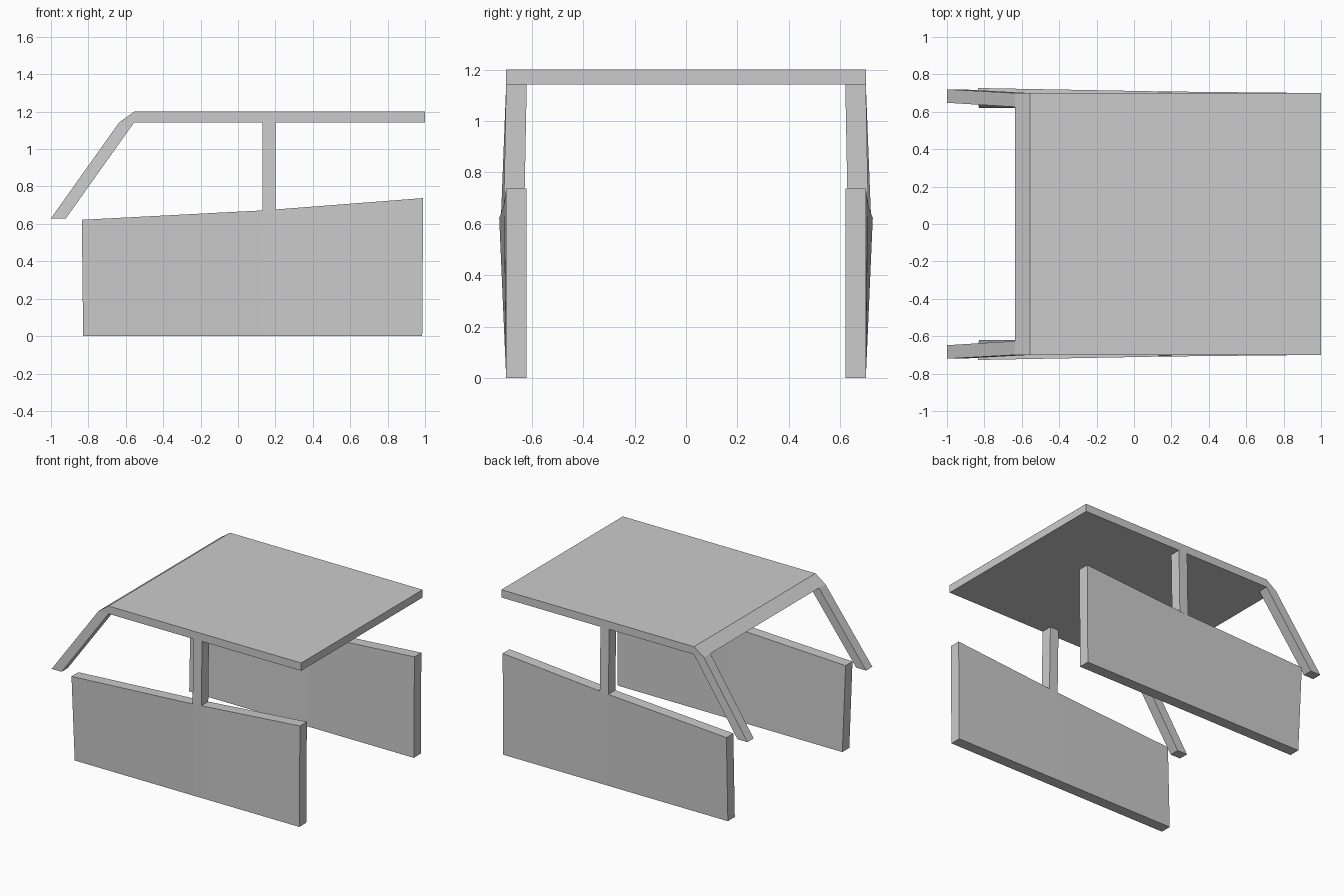
import bpy, bmesh

if "Cube" in bpy.data.objects:
    bpy.data.objects.remove(bpy.data.objects["Cube"])


def loft(name, sections, mirror=True):
    """Skin a list of matching cross-sections, cap the ends, optionally mirror across y."""
    bm = bmesh.new()
    rings = [[bm.verts.new(p) for p in s] for s in sections]
    n = len(rings[0])
    for a, b in zip(rings, rings[1:]):
        for i in range(n):
            j = (i + 1) % n
            bm.faces.new((a[i], a[j], b[j], b[i]))
    bm.faces.new(rings[0])
    bm.faces.new(rings[-1])
    bmesh.ops.recalc_face_normals(bm, faces=bm.faces)
    mesh = bpy.data.meshes.new(name)
    bm.to_mesh(mesh)
    bm.free()
    obj = bpy.data.objects.new(name, mesh)
    bpy.context.collection.objects.link(obj)
    if mirror:
        mod = obj.modifiers.new("mirror", 'MIRROR')
        mod.use_axis = (False, True, False)
        mod.use_clip = False
    return obj


def rect(x0, x1, y0, y1, z):
    return [(x0, y0, z), (x1, y0, z), (x1, y1, z), (x0, y1, z)]


T = 0.08      # panel thickness
ROOF = 1.143  # underside of the roof

# Roof slab with bevelled windscreen edge
profile = [(-0.635, ROOF), (-0.555, 1.2), (1.0, 1.2), (1.0, ROOF)]
loft("roof", [[(x, y, z) for x, z in profile] for y in (-0.7, 0.7)], mirror=False)

# Door panels: bottom x, top x, top z, outer y at the top
stations = [(-0.828, -0.835, 0.622, 0.727), (0.13, 0.13, 0.672, 0.709),
            (0.2, 0.2, 0.677, 0.708), (0.985, 0.99, 0.738, 0.7)]
loft("door_panel", [[(xb, -0.7, 0.0), (xt, -y, z), (xt, T - y, z), (xb, T - 0.7, 0.0)]
                    for xb, xt, z, y in stations])

# Middle pillars between the doors and roof
loft("middle_pillar", [rect(0.13, 0.2, -0.709, -0.629, 0.672),
                       rect(0.13, 0.2, -0.7, -0.62, ROOF)])

# Slanted windscreen pillars
loft("windscreen_pillar", [rect(-1.0, -0.92, -0.72, -0.648, 0.63),
                           rect(-0.635, -0.555, -0.7, -0.626, ROOF)])
